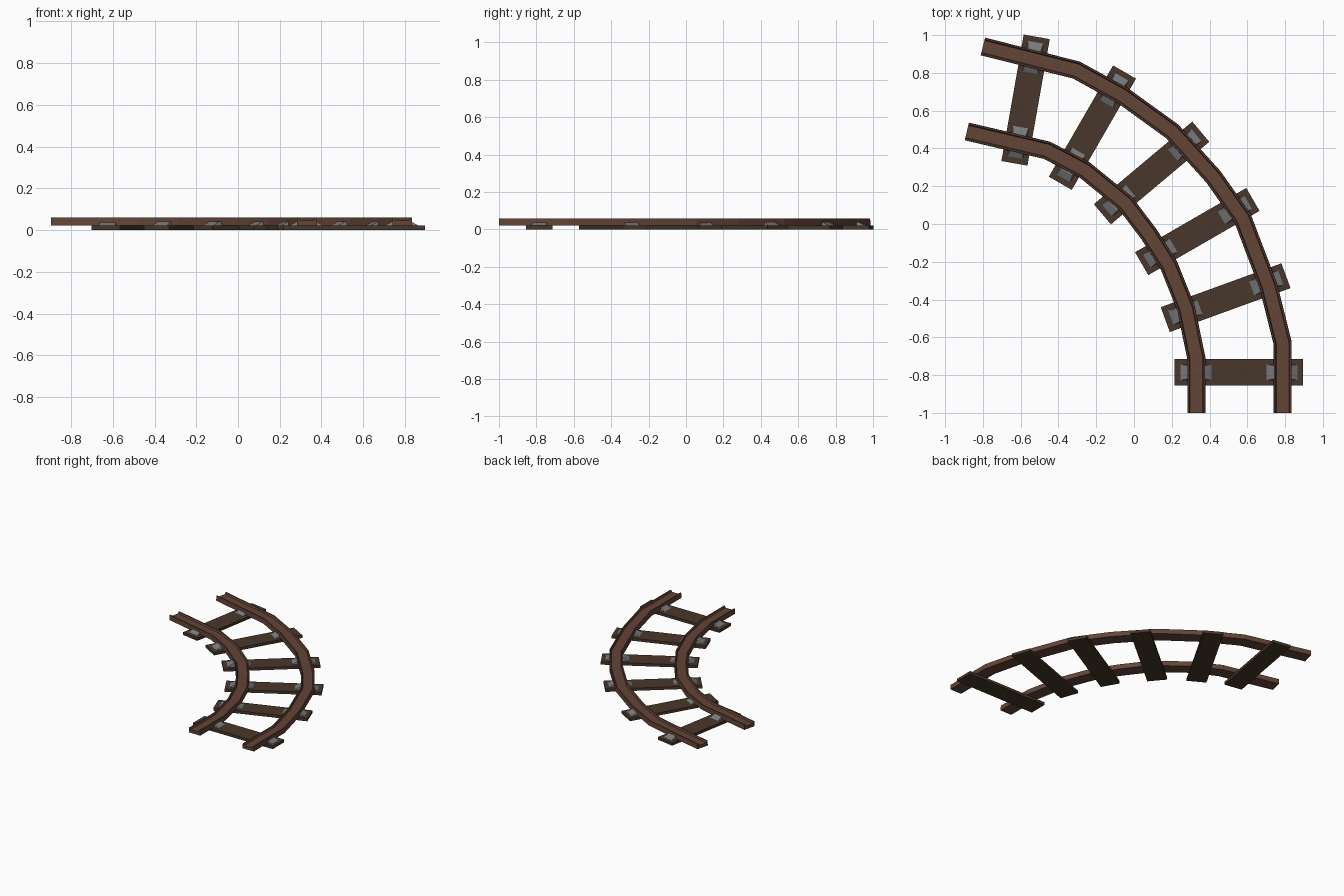
import bpy, bmesh, math
from mathutils import Vector, Matrix

if "Cube" in bpy.data.objects:
    bpy.data.objects.remove(bpy.data.objects["Cube"])


def material(name, rgb):
    m = bpy.data.materials.new(name)
    m.diffuse_color = (*rgb, 1)
    m.use_nodes = True
    m.node_tree.nodes["Principled BSDF"].inputs["Base Color"].default_value = m.diffuse_color
    return m


RUST = material("rusty_iron", (0.125, 0.058, 0.038))
WOOD = material("dark_wood", (0.066, 0.038, 0.024))
STEEL = material("grey_steel", (0.19, 0.195, 0.2))


def finish(bm, name, mat):
    bmesh.ops.recalc_face_normals(bm, faces=bm.faces)
    me = bpy.data.meshes.new(name)
    bm.to_mesh(me)
    bm.free()
    me.materials.append(mat)
    ob = bpy.data.objects.new(name, me)
    bpy.context.collection.objects.link(ob)
    return ob


def sweep(name, path, profile, mat):
    """Sweep a closed (side, z) profile along a flat path with mitred corners."""
    pts = [Vector(p) for p in path]
    dirs = [(b - a).normalized() for a, b in zip(pts, pts[1:])]
    bm = bmesh.new()
    rings = []
    for i, p in enumerate(pts):
        d0, d1 = dirs[max(i - 1, 0)], dirs[min(i, len(dirs) - 1)]
        t = (d0 + d1).normalized()
        n = Vector((t.y, -t.x)) / t.dot(d0)
        rings.append([bm.verts.new((*(p + n * s), z)) for s, z in profile])
    k = len(profile)
    for a, b in zip(rings, rings[1:]):
        for j in range(k):
            bm.faces.new((a[j], a[(j + 1) % k], b[(j + 1) % k], b[j]))
    bm.faces.new(rings[0])
    bm.faces.new(rings[-1])
    return finish(bm, name, mat)


def block(name, mat, matrix, x, size, top, z0, z1):
    """Box centred at local x; its top face may be smaller than its base."""
    bm = bmesh.new()
    bmesh.ops.create_cube(bm, size=1)
    for v in bm.verts:
        w, d = top if v.co.z > 0 else size
        v.co = (x + math.copysign(w / 2, v.co.x), math.copysign(d / 2, v.co.y),
                z1 if v.co.z > 0 else z0)
    bm.transform(matrix)
    return finish(bm, name, mat)


# Rails: shallow channel section
section = [(-.048, .021), (.048, .021), (.046, .059), (.038, .059),
           (.033, .046), (-.033, .046), (-.038, .059), (-.046, .059)]
outer = [(.787, -1), (.787, -.63), (.712, -.33), (.575, .03), (.42, .25),
         (.203, .49), (-.06, .68), (-.305, .815), (-.80, .94)]
inner = [(.33, -1), (.33, -.71), (.275, -.445), (.185, -.22), (.08, -.055),
         (-.045, .11), (-.26, .285), (-.46, .39), (-.885, .49)]
sweep("outer_rail", outer, section, RUST)
sweep("inner_rail", inner, section, RUST)

# Sleepers, each with two tapered rail plates: centre x, y, angle
for i, (x, y, a) in enumerate([(.555, -.785, 0), (.485, -.39, 20), (.335, -.04, 30),
                               (.093, .27, 40), (-.22, .51, 60), (-.574, .656, 80)], 1):
    m = Matrix.Translation((x, y, 0)) @ Matrix.Rotation(math.radians(a), 4, 'Z')
    block(f"sleeper_{i}", WOOD, m, 0, (.68, .14), (.68, .14), 0, .021)
    for side, sx in (("inner", -.227), ("outer", .229)):
        block(f"{side}_plate_{i}", STEEL, m, sx, (.175, .085), (.09, .07), .018, .041)
